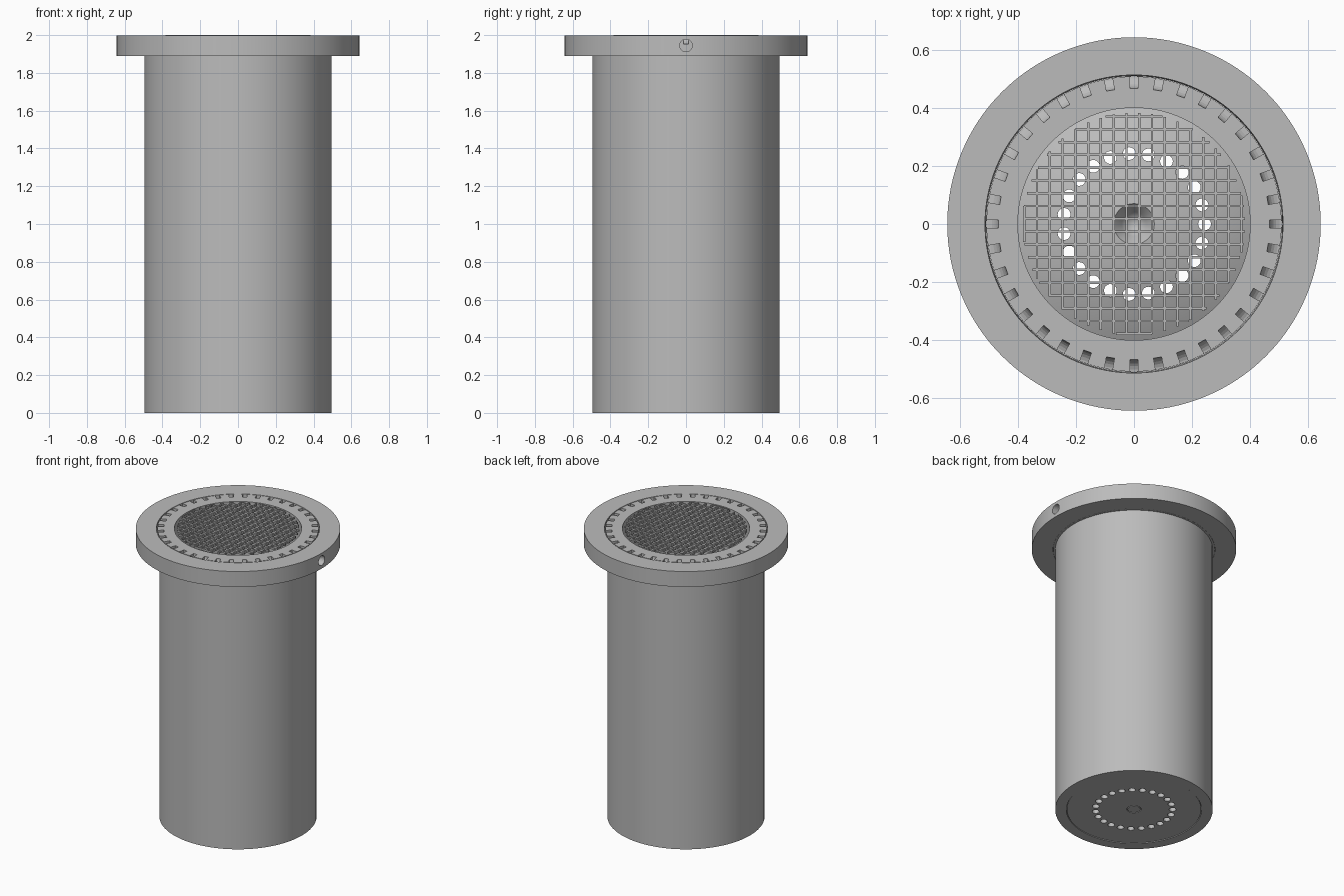
import bpy, bmesh, math
from mathutils import Matrix

cube = bpy.data.objects.get("Cube")
if cube:
    bpy.data.objects.remove(cube, do_unlink=True)

TAU = 2 * math.pi

grey = bpy.data.materials.new("plain grey")
grey.use_nodes = True
grey.diffuse_color = (0.5, 0.5, 0.5, 1)
grey.node_tree.nodes["Principled BSDF"].inputs["Base Color"].default_value = (0.5, 0.5, 0.5, 1)


def make(name, bm):
    bmesh.ops.remove_doubles(bm, verts=bm.verts, dist=1e-5)
    bmesh.ops.recalc_face_normals(bm, faces=bm.faces)
    mesh = bpy.data.meshes.new(name)
    bm.to_mesh(mesh)
    bm.free()
    mesh.materials.append(grey)
    ob = bpy.data.objects.new(name, mesh)
    bpy.context.collection.objects.link(ob)
    return ob


def lathe(name, profile, steps=96):
    """Spin a closed radius/height outline around the z axis."""
    bm = bmesh.new()
    verts = [bm.verts.new((r, 0, z)) for r, z in profile]
    edges = [bm.edges.new((a, b)) for a, b in zip(verts, verts[1:] + verts[:1])]
    bmesh.ops.spin(bm, geom=verts + edges, cent=(0, 0, 0), axis=(0, 0, 1),
                   angle=TAU, steps=steps, use_merge=True)
    bmesh.ops.dissolve_degenerate(bm, dist=1e-6, edges=bm.edges)
    return make(name, bm)


def rod(bm, radius, length, matrix, sides=24):
    bmesh.ops.create_cone(bm, cap_ends=True, segments=sides, radius1=radius,
                          radius2=radius, depth=length, matrix=matrix)


def cut(target, name, bm):
    cutter = make(name, bm)
    cutter.hide_render = True
    cutter.hide_viewport = True
    mod = target.modifiers.new(name, "BOOLEAN")
    mod.operation = "DIFFERENCE"
    mod.solver = "EXACT"
    mod.object = cutter


def turn(i, count):
    return Matrix.Rotation(TAU * i / count, 4, "Z")


# Hollow body with a collar at the top and a seat for the base plate
body = lathe("body_tube", [(0.425, 0), (0.495, 0), (0.495, 1.89), (0.508, 1.89),
                           (0.508, 1.997), (0.40, 1.997), (0.40, 0.12), (0.425, 0.12)])

# Scooped notches around the collar
bm = bmesh.new()
lay_down = Matrix.Rotation(math.pi / 2, 4, "X")
for i in range(36):
    rod(bm, 0.045, 0.028, turn(i, 36) @ Matrix.Translation((0.512, 0, 1.997)) @ lay_down)
cut(body, "notch_cutter", bm)

# Flange ring with a set-screw hole on its left side
flange = lathe("flange_ring", [(0.509, 1.89), (0.643, 1.89), (0.643, 1.997), (0.513, 1.997)], 128)
bm = bmesh.new()
rod(bm, 0.033, 0.3, Matrix.Translation((0.6, 0, 1.945)) @ Matrix.Rotation(math.pi / 2, 4, "Y"))
cut(flange, "screw_hole_cutter", bm)

# Domed base plate with a central funnel
dome = [(r, 0.14 - 0.65 * r * r) for r in (0.07, 0.13, 0.19, 0.25, 0.31, 0.37, 0.422)]
plate = lathe("base_plate", [(0.045, 0.003), (0.045, 0.012), (0, 0.012), (0, 0.04),
                             (0.042, 0.105)] + dome + [(0.422, 0.003)])

# Ring of drain holes through the plate
bm = bmesh.new()
for i in range(23):
    rod(bm, 0.022, 0.6, turn(i, 23) @ Matrix.Translation((0.243, 0, 0)))
cut(plate, "drain_hole_cutter", bm)

# Centre plug under the plate
bm = bmesh.new()
rod(bm, 0.04, 0.012, Matrix.Translation((0, 0, 0.009)), 32)
plug = make("centre_plug", bm)

# Flat grid of crossing bars over the mouth
bm = bmesh.new()
pitch, reach = 0.044, 0.383
for k in range(-9, 9):
    offset = k * pitch + 0.018
    if abs(offset) < reach:
        half = math.sqrt(reach ** 2 - offset ** 2)
        for axis in (0, 1):
            size = (2 * half, 0.008, 0.012)
            place = Matrix.Rotation(axis * math.pi / 2, 4, "Z") @ Matrix.Translation((0, offset if axis == 0 else -offset, 1.994))
            bmesh.ops.create_cube(bm, size=1, matrix=place @ Matrix.Diagonal((*size, 1)))
make("mouth_grid", bm)

# Smooth the round parts and keep their edges crisp
bpy.ops.object.select_all(action="DESELECT")
for ob in (body, flange, plate, plug):
    ob.select_set(True)
bpy.context.view_layer.objects.active = body
bpy.ops.object.shade_smooth_by_angle(angle=math.radians(30))
